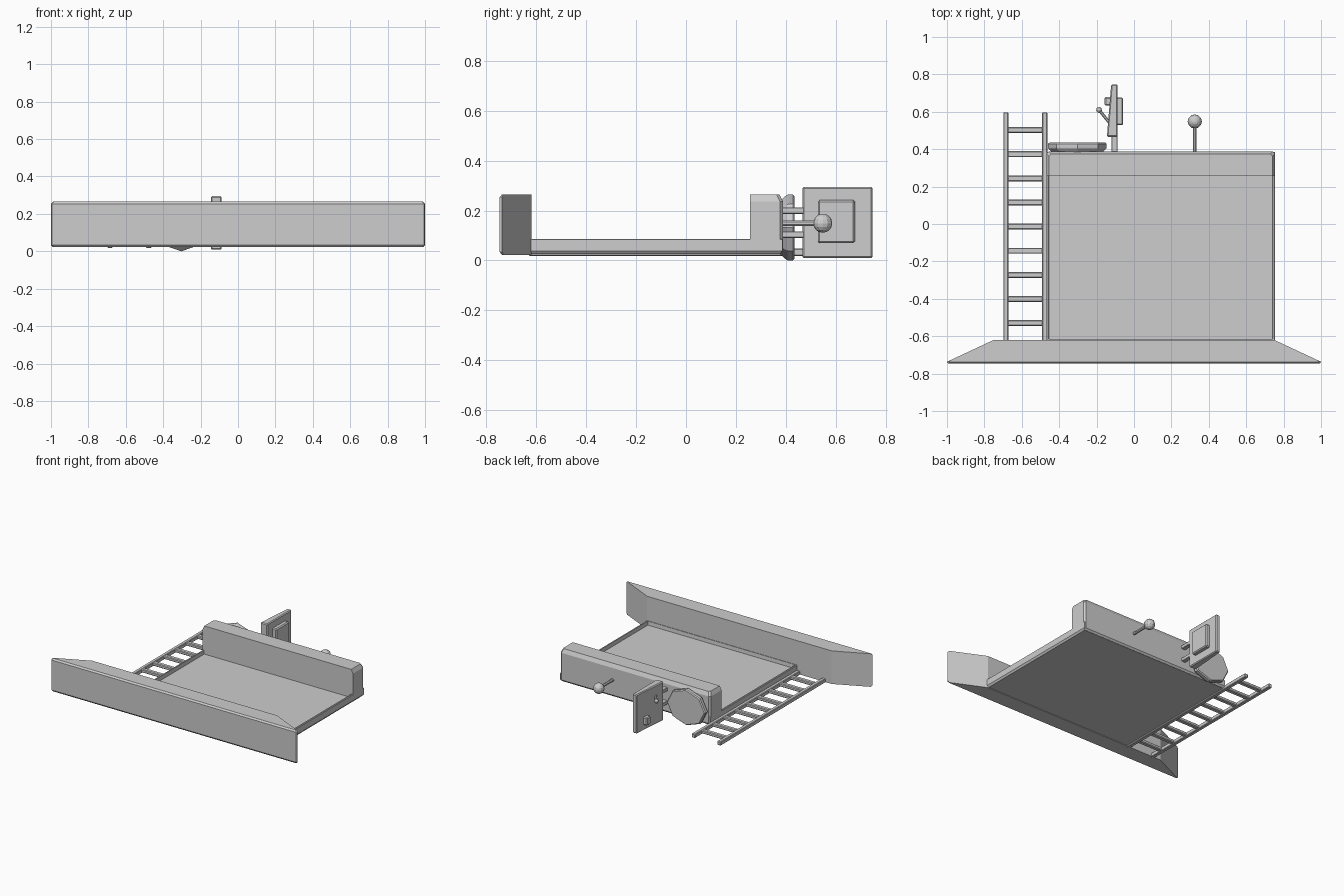
import bpy, bmesh, math
from mathutils import Vector

if "Cube" in bpy.data.objects:
    bpy.data.objects.remove(bpy.data.objects["Cube"])

grey = bpy.data.materials.new("plain_grey")
grey.diffuse_color = (0.61, 0.61, 0.61, 1)
grey.use_nodes = True
grey.node_tree.nodes["Principled BSDF"].inputs["Base Color"].default_value = grey.diffuse_color


def finish(name, bm):
    bmesh.ops.recalc_face_normals(bm, faces=bm.faces)
    mesh = bpy.data.meshes.new(name)
    bm.to_mesh(mesh)
    bm.free()
    mesh.materials.append(grey)
    obj = bpy.data.objects.new(name, mesh)
    bpy.context.collection.objects.link(obj)
    return obj


def loft(name, rings, bevel=0.0):
    """Join rings of points with side faces and cap both ends."""
    bm = bmesh.new()
    loops = [[bm.verts.new(p) for p in ring] for ring in rings]
    n = len(loops[0])
    for a, b in zip(loops, loops[1:]):
        for i in range(n):
            bm.faces.new((a[i], a[(i + 1) % n], b[(i + 1) % n], b[i]))
    bm.faces.new(loops[0])
    bm.faces.new(loops[-1])
    bmesh.ops.recalc_face_normals(bm, faces=bm.faces)
    if bevel:
        bmesh.ops.bevel(bm, geom=bm.edges[:], offset=bevel, segments=1,
                        profile=0.5, affect='EDGES', clamp_overlap=True)
    return finish(name, bm)


def box(name, x, y, z, bevel=0.0):
    rings = [[(x[0], y[0], h), (x[1], y[0], h), (x[1], y[1], h), (x[0], y[1], h)] for h in z]
    return loft(name, rings, bevel)


def rod(name, a, b, r, sides=8):
    a, b = Vector(a), Vector(b)
    q = (b - a).to_track_quat('Z', 'Y')
    circle = [Vector((r * math.cos(t), r * math.sin(t), 0))
              for t in (2 * math.pi * (i + 0.5) / sides for i in range(sides))]
    return loft(name, [[p + q @ c for c in circle] for p in (a, b)])


def ball(name, centre, r, u=12, v=8):
    bm = bmesh.new()
    bmesh.ops.create_uvsphere(bm, u_segments=u, v_segments=v, radius=r)
    bmesh.ops.translate(bm, verts=bm.verts, vec=centre)
    return finish(name, bm)


# Floor tray: chamfered underside, thin rim and a recessed floor
X0, X1 = -0.468, 0.754
rings = []
for z, d, back in ((0.025, 0.01, 0.376), (0.038, 0, 0.386), (0.083, 0, 0.386),
                   (0.086, 0.004, 0.382), (0.086, 0.012, 0.3), (0.058, 0.014, 0.3)):
    rings.append([(X0 + d, -0.628 + d, z), (X1 - d, -0.628 + d, z),
                  (X1 - d, back, z), (X0 + d, back, z)])
loft("floor_tray", rings)

# Rear wall, chamfered on its ends and back but not on its inner face
rings = []
for z, d in ((0.026, 0.01), (0.038, 0), (0.237, 0), (0.265, 0.014)):
    a, b, back, c = X0 + d, X1 - d, 0.388 - d, 0.012
    rings.append([(a, 0.257, z), (b, 0.257, z), (b, back - c, z),
                  (b - c, back, z), (a + c, back, z), (a, back - c, z)])
loft("rear_wall", rings)

# Flared front wall, wider on its outer face, with a chamfered outer rim
rings = []
for z, d in ((0.022, 0.01), (0.034, 0), (0.254, 0), (0.265, 0.01)):
    tip, front = 1 - d, -0.747 + d
    tip_y = -0.737 + 0.5 * d
    rings.append([(-tip + 0.006, front, z), (tip - 0.006, front, z), (tip, tip_y, z),
                  (0.75, -0.62, z), (-0.75, -0.62, z), (-tip, tip_y, z)])
loft("front_wall", rings)

# Ladder along the left side
for i, x in enumerate((-0.685, -0.477)):
    box(f"ladder_rail_{i + 1}", (x - 0.014, x + 0.014), (-0.63, 0.597), (0.018, 0.047), 0.004)
for i in range(9):
    y = -0.53 + 0.129 * i
    box(f"ladder_rung_{i + 1}", (-0.676, -0.486), (y - 0.016, y + 0.016), (0.023, 0.047), 0.005)

# Eight-sided hatch cover on the rear wall
rings = []
for y, s in ((0.378, 0.82), (0.404, 0.99), (0.41, 1.0), (0.428, 1.0), (0.435, 0.95)):
    rings.append([(-0.303 + 0.157 * s * math.cos(k * math.pi / 4), y,
                   0.132 + 0.132 * s * math.sin(k * math.pi / 4)) for k in range(8)])
loft("hatch_cover", rings)

# Upright panel, thicker toward the wall, on two brackets
panel_plan = [(-0.145, 0.466), (-0.088, 0.466), (-0.088, 0.747), (-0.122, 0.747)]
loft("panel", [[(x, y, z) for x, y in panel_plan] for z in (0.009, 0.295)], 0.006)
for i, z in enumerate((0.2, 0.103)):
    box(f"panel_bracket_{i + 1}", (-0.121, -0.089), (0.375, 0.48), (z - 0.013, z + 0.013), 0.003)

# Raised plate on the right face of the panel
box("raised_plate", (-0.095, -0.058), (0.528, 0.677), (0.069, 0.242), 0.007)

# Socket and lever on the left face of the panel
box("socket", (-0.157, -0.12), (0.633, 0.678), (0.05, 0.108), 0.006)
rod("lever", (-0.13, 0.54, 0.215), (-0.185, 0.608, 0.215), 0.009)
ball("lever_knob", (-0.187, 0.61, 0.215), 0.016, 8, 6)

# Knob on a stem behind the rear wall
rod("stem", (0.325, 0.375, 0.149), (0.325, 0.53, 0.149), 0.011)
ball("stem_ball", (0.325, 0.548, 0.149), 0.038)
